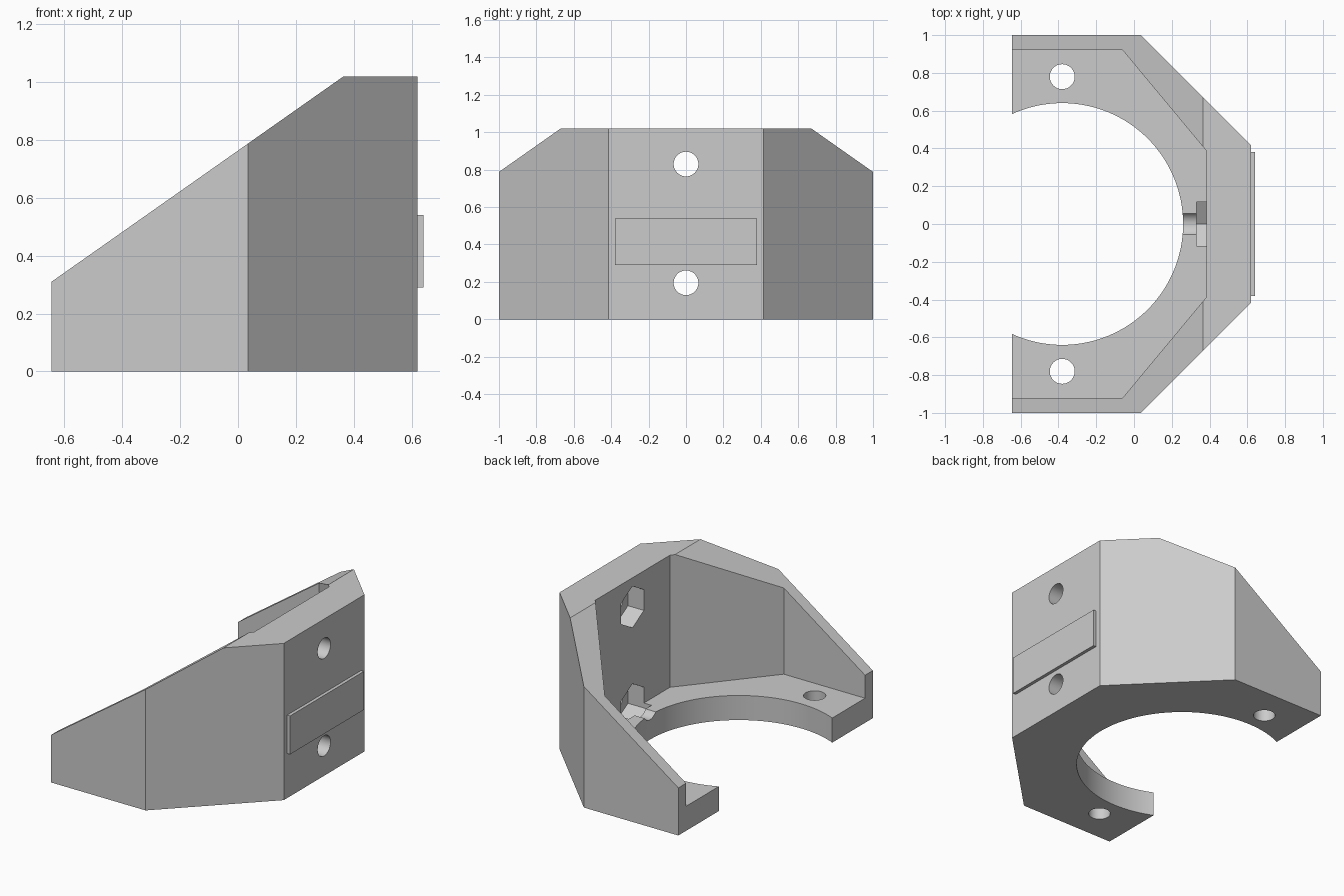
import bpy, bmesh, math
from mathutils import Matrix, Vector

old = bpy.data.objects.get("Cube")
if old:
    bpy.data.objects.remove(old)

grey = bpy.data.materials.new("light grey plastic")
grey.use_nodes = True
colour = (0.6, 0.6, 0.6, 1)
grey.diffuse_color = colour
grey.node_tree.nodes["Principled BSDF"].inputs["Base Color"].default_value = colour


def make_object(name, bm):
    bmesh.ops.recalc_face_normals(bm, faces=bm.faces)
    mesh = bpy.data.meshes.new(name)
    bm.to_mesh(mesh)
    bm.free()
    mesh.materials.append(grey)
    obj = bpy.data.objects.new(name, mesh)
    bpy.context.collection.objects.link(obj)
    return obj


def prism(name, points, extrusion):
    """Extrude a closed outline of 3D points along a vector."""
    bm = bmesh.new()
    face = bm.faces.new([bm.verts.new(p) for p in points])
    new = bmesh.ops.extrude_face_region(bm, geom=[face])["geom"]
    moved = [v for v in new if isinstance(v, bmesh.types.BMVert)]
    bmesh.ops.translate(bm, verts=moved, vec=Vector(extrusion))
    return make_object(name, bm)


def mirrored_outline(half, z):
    """Complete a half outline (y > 0) by reflecting it across y = 0."""
    return [(x, y, z) for x, y in half] + [(x, -y, z) for x, y in reversed(half)]


def rod(name, centre, radius, length, sides, along_x=False):
    bm = bmesh.new()
    turn = Matrix.Rotation(math.pi / 2, 4, "Y") if along_x else Matrix()
    # start angle puts a flat side of a hexagon at the bottom
    spin = Matrix.Rotation(math.pi / 2 if along_x else 0, 4, "Z")
    bmesh.ops.create_cone(bm, cap_ends=True, segments=sides, radius1=radius,
                          radius2=radius, depth=length,
                          matrix=Matrix.Translation(centre) @ turn @ spin)
    return make_object(name, bm)


# Bracket shell with chamfered back corners
back, rim, wall, floor, height = -0.645, 0.62, 0.385, 0.16, 1.02
bracket = prism("bracket", mirrored_outline([(back, 1), (0.035, 1), (rim, 0.415)], 0),
                (0, 0, height))

# Cavity above the floor, and the sloping top cut
cutters = [
    prism("cavity_cutter",
          mirrored_outline([(-1, 0.92), (-0.06, 0.92), (wall, 0.385)], floor), (0, 0, 2)),
    prism("slope_cutter",
          [(-1, -2, 0.06), (0.365, -2, height), (0.365, -2, 2), (-1, -2, 2)], (0, 4, 0)),
    rod("round_opening_cutter", (-0.38, 0, 0), 0.64, 1, 128),
]
# Floor screw holes
for side in (-1, 1):
    cutters.append(rod("floor_hole_cutter", (-0.38, side * 0.78, 0), 0.066, 1, 48))
# Wall screw holes with hexagonal nut pockets
for z in (0.195, 0.83):
    cutters.append(rod("wall_hole_cutter", (0.45, 0, z), 0.066, 0.9, 48, True))
    cutters.append(rod("nut_pocket_cutter", (0.415, 0, z), 0.135, 0.17, 6, True))

bpy.context.view_layer.objects.active = bracket
for cutter in cutters:
    cutter.hide_render = True
    mod = bracket.modifiers.new("cut", "BOOLEAN")
    mod.operation = "DIFFERENCE"
    mod.solver = "EXACT"
    mod.object = cutter
    bpy.ops.object.modifier_apply(modifier=mod.name)
for cutter in cutters:
    bpy.data.objects.remove(cutter)

bpy.ops.object.select_all(action="DESELECT")
bracket.select_set(True)
bpy.ops.object.shade_smooth_by_angle(angle=math.radians(25))

# Raised blank plate on the outer wall
prism("raised_plate", [(rim - 0.01, -0.38, 0.29), (rim - 0.01, 0.38, 0.29),
                       (rim - 0.01, 0.38, 0.54), (rim - 0.01, -0.38, 0.54)], (0.031, 0, 0))
